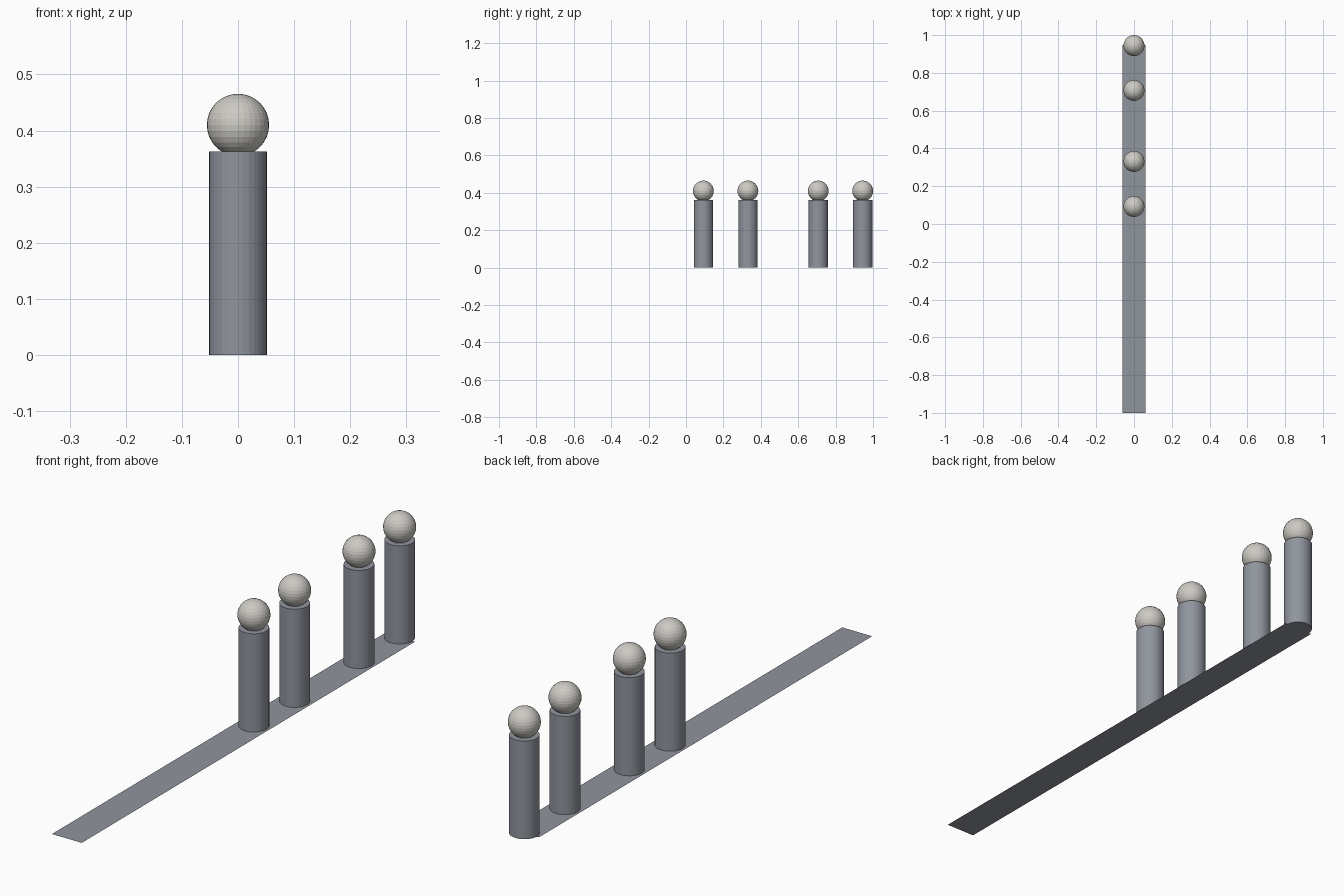
import bpy

if "Cube" in bpy.data.objects:
    bpy.data.objects.remove(bpy.data.objects["Cube"])


def material(name, color):
    m = bpy.data.materials.new(name)
    m.diffuse_color = (*color, 1)
    m.use_nodes = True
    m.node_tree.nodes["Principled BSDF"].inputs["Base Color"].default_value = m.diffuse_color
    return m


steel = material("blue grey", (0.28, 0.30, 0.34))
stone = material("warm light grey", (0.61, 0.59, 0.55))

POST_R, POST_H = 0.0515, 0.363
BALL_R, BALL_Z = 0.0555, 0.41
POST_Y = (0.093, 0.331, 0.707, 0.9445)


def finish(name, mat):
    ob = bpy.context.object
    ob.name = name
    ob.data.materials.append(mat)
    return ob


# Thin ground strip running from the front edge to the last post's centre
y0, y1 = -1.0, 0.947
bpy.ops.mesh.primitive_plane_add(size=1, location=(0, (y0 + y1) / 2, 0))
strip = finish("ground_strip", steel)
strip.scale = (0.122, y1 - y0, 1)

# Posts, each topped with a faceted ball
for i, y in enumerate(POST_Y, 1):
    bpy.ops.mesh.primitive_cylinder_add(vertices=32, radius=POST_R, depth=POST_H,
                                        location=(0, y, POST_H / 2))
    finish(f"post_{i}", steel)
    bpy.ops.mesh.primitive_uv_sphere_add(segments=32, ring_count=16, radius=BALL_R,
                                         location=(0, y, BALL_Z))
    finish(f"ball_{i}", stone)
